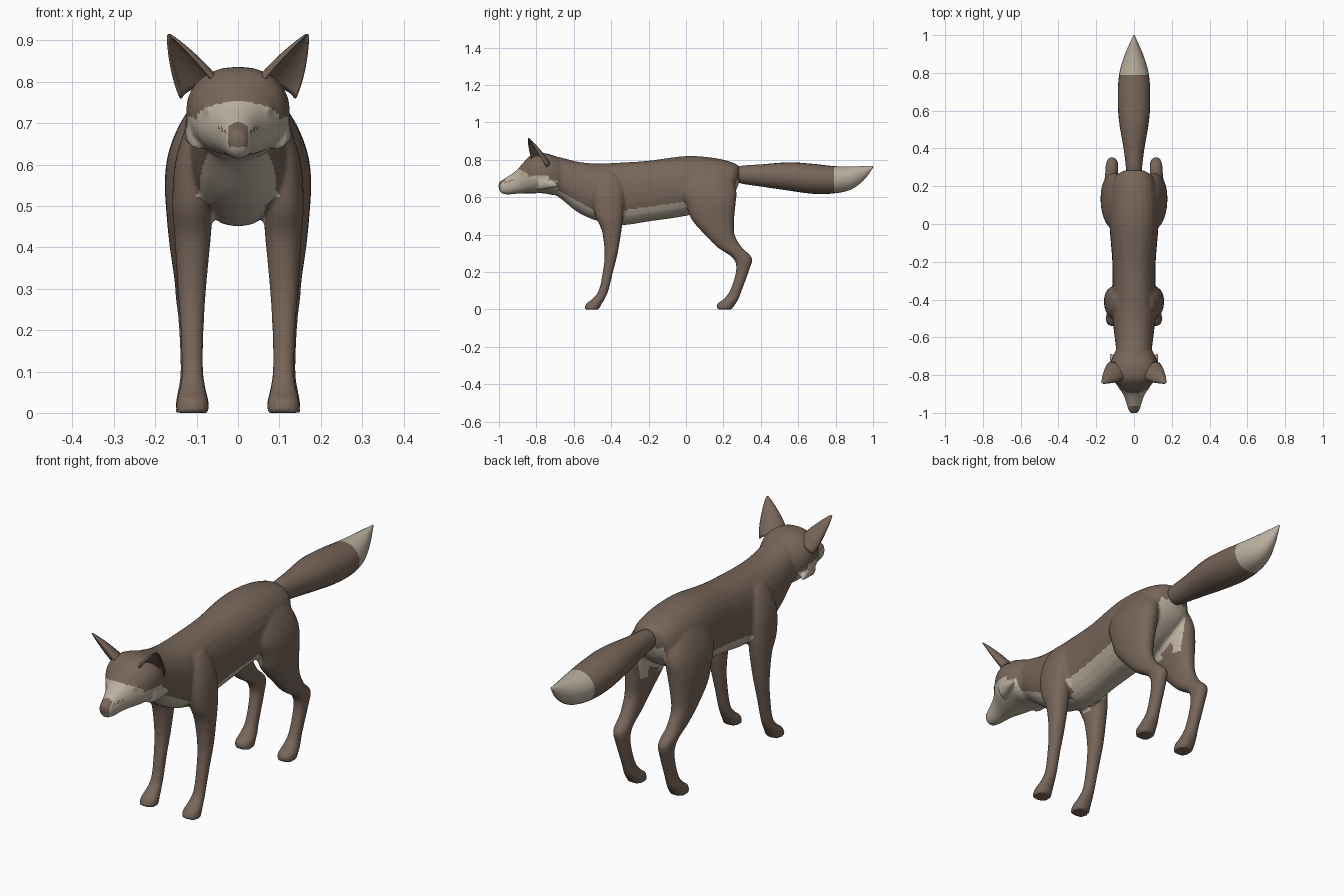
import bpy, bmesh, math
from mathutils import Vector, Matrix

if "Cube" in bpy.data.objects:
    bpy.data.objects.remove(bpy.data.objects["Cube"])


def material(name, rgb):
    m = bpy.data.materials.new(name)
    m.diffuse_color = (*rgb, 1)
    m.use_nodes = True
    m.node_tree.nodes["Principled BSDF"].inputs["Base Color"].default_value = m.diffuse_color
    return m


BROWN = material("brown fur", (0.185, 0.132, 0.100))
CREAM = material("cream fur", (0.50, 0.44, 0.35))


def resample(rows, steps):
    """Smooth Catmull-Rom interpolation through the section rows."""
    p = [rows[0]] + rows + [rows[-1]]
    out = []
    for i in range(1, len(p) - 2):
        for s in range(steps):
            t = s / steps
            out.append([0.5 * (2 * b + (c - a) * t + (2 * a - 5 * b + 4 * c - d) * t * t
                               + (3 * b - a - 3 * c + d) * t ** 3)
                        for a, b, c, d in zip(p[i - 1], p[i], p[i + 1], p[i + 2])])
    return out + [list(rows[-1])]


def loft(bm, rows, place, steps=4, n=24, power=2.2):
    """Closed tube of rounded sections; place(row, cos, sin) gives a point."""
    rings = []
    for row in resample(rows, steps):
        ring = []
        for k in range(n):
            a = math.tau * k / n
            c, s = math.cos(a), math.sin(a)
            c = math.copysign(abs(c) ** (2 / power), c)
            s = math.copysign(abs(s) ** (2 / power), s)
            ring.append(bm.verts.new(place(row, c, s)))
        rings.append(ring)
    for r, q in zip(rings, rings[1:]):
        for k in range(n):
            j = (k + 1) % n
            bm.faces.new((r[k], r[j], q[j], q[k]))
    bm.faces.new(rings[0])
    bm.faces.new(rings[-1])


def along_y(row, c, s):
    y, bottom, top, half = row
    return (half * c, y, (bottom + top) / 2 + (top - bottom) / 2 * s)


def along_z(side):
    def place(row, c, s):
        z, y0, y1, x0, x1 = row
        return (side * ((x0 + x1) / 2 + (x1 - x0) / 2 * c),
                (y0 + y1) / 2 + (y1 - y0) / 2 * s, z)
    return place


def add_object(name, bm):
    bmesh.ops.recalc_face_normals(bm, faces=bm.faces)
    me = bpy.data.meshes.new(name)
    bm.to_mesh(me)
    bm.free()
    ob = bpy.data.objects.new(name, me)
    bpy.context.collection.objects.link(ob)
    return ob


def finish(ob, is_cream):
    me = ob.data
    me.materials.append(BROWN)
    me.materials.append(CREAM)
    for f in me.polygons:
        f.use_smooth = True
        f.material_index = int(is_cream(f.center, f.normal))


# Sections: y, bottom, top, half width
TORSO = [(.285, .68, .765, .045), (.25, .61, .785, .10), (.15, .54, .81, .125),
         (0, .50, .82, .13), (-.2, .47, .795, .115), (-.35, .45, .785, .115),
         (-.48, .475, .78, .115), (-.58, .52, .79, .105), (-.68, .60, .815, .093),
         (-.76, .64, .83, .09)]
HEAD = [(-.64, .62, .79, .08), (-.70, .61, .82, .112), (-.76, .62, .836, .126),
        (-.82, .62, .83, .113), (-.865, .62, .79, .082), (-.905, .618, .745, .056),
        (-.95, .614, .712, .040), (-.985, .62, .69, .029), (-1.002, .645, .68, .016)]
TAIL = [(.24, .69, .75, .04), (.30, .672, .768, .043), (.40, .657, .775, .055),
        (.55, .635, .786, .08), (.68, .618, .778, .086), (.79, .62, .766, .079),
        (.88, .64, .764, .055), (.95, .69, .766, .026), (1.0, .757, .766, .003)]
# Sections: z, back and front y, inner and outer x
FRONT_LEG = [(.73, -.46, -.37, .05, .10), (.68, -.49, -.34, .04, .13),
             (.60, -.50, -.33, .05, .153), (.50, -.485, -.335, .06, .159),
             (.42, -.45, -.345, .066, .153), (.30, -.435, -.365, .077, .146),
             (.20, -.445, -.39, .083, .139), (.10, -.467, -.415, .084, .136),
             (.055, -.502, -.435, .078, .142), (.035, -.53, -.447, .073, .147),
             (.012, -.542, -.46, .070, .150), (0, -.54, -.465, .070, .150)]
HIND_LEG = [(.76, .06, .18, .04, .10), (.70, -.01, .245, .03, .14),
            (.63, -.03, .27, .035, .168), (.56, 0, .265, .045, .177),
            (.48, .03, .258, .06, .173), (.40, .10, .26, .078, .165),
            (.33, .17, .30, .085, .155), (.275, .25, .353, .083, .15),
            (.21, .268, .338, .085, .143), (.10, .235, .298, .084, .139),
            (.05, .195, .278, .076, .146), (.03, .167, .265, .071, .150),
            (0, .165, .245, .070, .150)]


def ball(bm, pos, size):
    bmesh.ops.create_uvsphere(bm, u_segments=16, v_segments=10, radius=1,
                              matrix=Matrix.Translation(pos) @ Matrix.Diagonal((*size, 1)))


# Body: torso, head and legs blended into one skin
bm = bmesh.new()
loft(bm, TORSO, along_y)
loft(bm, HEAD, along_y)
ball(bm, (0, -.984, .668), (.022, .018, .018))           # nose
for side in (-1, 1):
    loft(bm, FRONT_LEG, along_z(side))
    loft(bm, HIND_LEG, along_z(side))
    ball(bm, (side * .072, -.86, .735), (.013, .02, .010))  # eyelid
    # cheek tuft
    loft(bm, [(-.79, .635, .72, .03), (-.74, .645, .705, .022), (-.685, .655, .67, .006)],
         lambda r, c, s, side=side: (side * (.093 + (r[0] + .79) * .28 + r[3] * c), r[0],
                                     (r[1] + r[2]) / 2 + (r[2] - r[1]) / 2 * s), n=12)
body = add_object("body", bm)
remesh = body.modifiers.new("blend", 'REMESH')
remesh.mode = 'VOXEL'
remesh.voxel_size = 0.0075
soften = body.modifiers.new("soften", 'SMOOTH')
soften.factor = 0.5
soften.iterations = 5
fused = bpy.data.meshes.new_from_object(
    body.evaluated_get(bpy.context.evaluated_depsgraph_get()))
body.modifiers.clear()
body.data = fused
body.data.name = "body"


def body_cream(p, n):
    x, y, z = abs(p.x), p.y, p.z
    if y < -.965 and x < .024 and z > .645:               # nose stays brown
        return False
    if y < -.685 and z < min(.715, .667 + .26 * (y + 1)):  # muzzle and cheeks
        return y < -.735 or z < .69
    if y < -.36:                                          # throat and chest
        return x < .10 and z > .45 and z < .645 - .55 * (y + .70) \
            and (n.z < -.15 or n.y < -.4) and (y < -.49 or x < .065)
    if y < .02:                                           # belly
        return z < .53 + .14 * (y + .33) and x < .118 and z > .445 and y > -.335 \
            or (x < .065 and n.z < -.3 and z > .44)
    return x < .075 and .49 < z < .69 and (n.z < -.2 or n.y > .2)  # under the tail


finish(body, body_cream)

# Tail with pale tip
bm = bmesh.new()
loft(bm, TAIL, along_y, power=2)
tail = add_object("tail", bm)
finish(tail, lambda p, n: p.y > .79)

# Ears: curved shells opening forward and outward
for side, label in ((-1, "right"), (1, "left")):
    base, tip = Vector((.088, -.775, .775)), Vector((.167, -.842, .913))
    axis = (tip - base).normalized()
    front = Vector((.6, -.8, 0))
    front = (front - axis * front.dot(axis)).normalized()
    wide = axis.cross(front)
    bm = bmesh.new()
    rings = []
    for i in range(13):
        t = i / 12
        r = .058 * (1 - t ** 1.7) ** .9 * (1 - .18 * t) + .002
        ring = []
        for k in range(13):
            a = math.radians(-105 + 210 * k / 12)
            p = base.lerp(tip, t) + wide * r * math.sin(a) - front * r * .6 * math.cos(a)
            ring.append(bm.verts.new((side * p.x, p.y, p.z)))
        rings.append(ring)
    for r, q in zip(rings, rings[1:]):
        for k in range(12):
            bm.faces.new((r[k], r[k + 1], q[k + 1], q[k]))
    ear = add_object(label + "_ear", bm)
    finish(ear, lambda p, n: False)
    shell = ear.modifiers.new("thickness", 'SOLIDIFY')
    shell.thickness = 0.006
    shell.offset = 0
